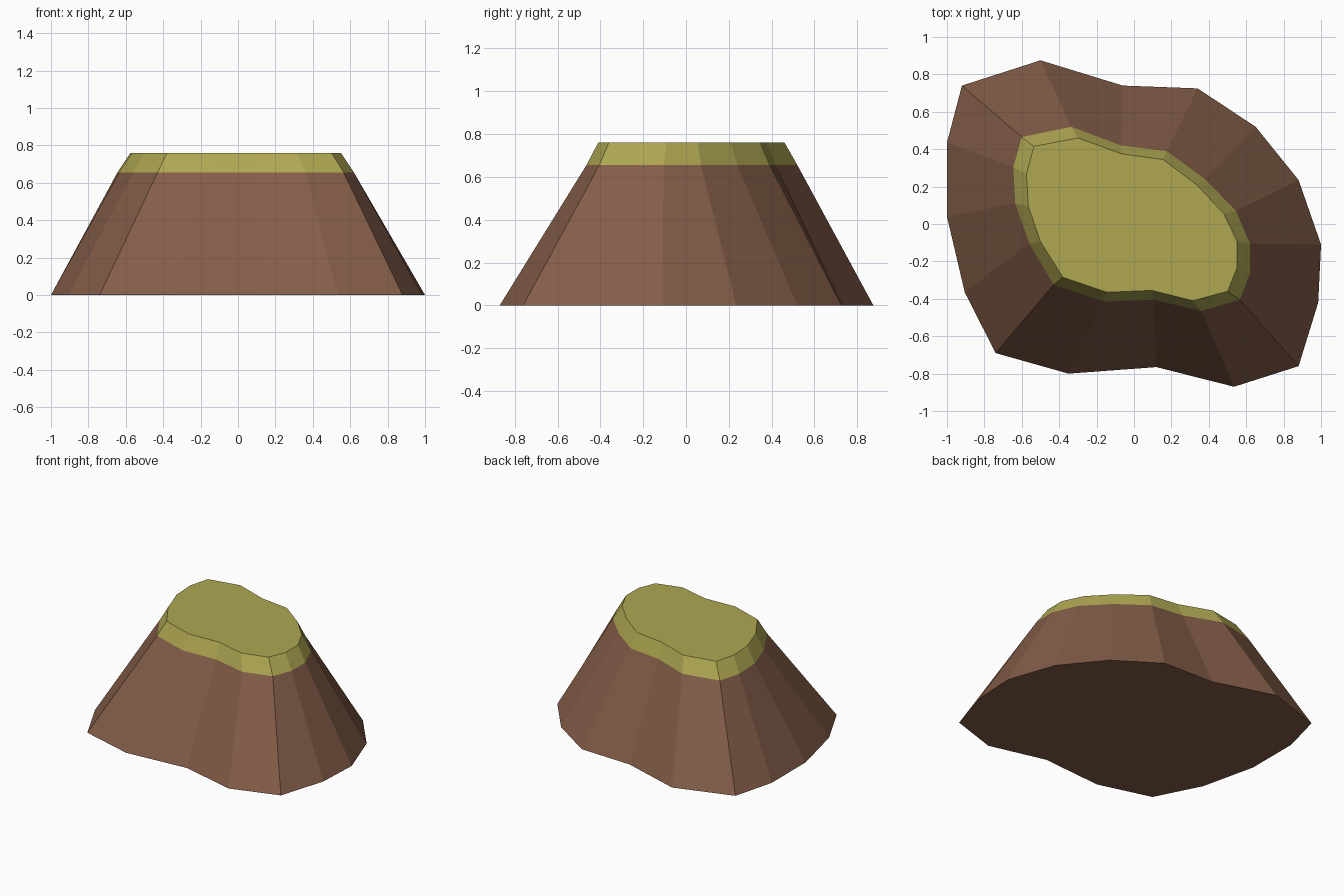
import bpy, bmesh

if "Cube" in bpy.data.objects:
    bpy.data.objects.remove(bpy.data.objects["Cube"])

# Outlines seen from above, clockwise from the back left corner
BASE = [(-.92, .74), (-.50, .875), (-.06, .74), (.34, .725), (.65, .52), (.88, .235),
        (1.0, -.11), (.985, -.42), (.88, -.76), (.535, -.87), (.12, -.765), (-.35, -.80),
        (-.74, -.69), (-.905, -.365), (-1.0, .04), (-1.0, .435)]
RIM = [(-.60, .465), (-.335, .52), (-.07, .42), (.175, .39), (.38, .24), (.545, .07),
       (.62, -.105), (.62, -.265), (.565, -.405), (.36, -.465), (.105, -.405), (-.16, -.415),
       (-.43, -.325), (-.56, -.105), (-.635, .11), (-.645, .305)]
TOP = [(-.535, .415), (-.30, .46), (-.065, .375), (.155, .345), (.335, .21), (.48, .055),
       (.55, -.09), (.55, -.235), (.50, -.36), (.315, -.41), (.095, -.355), (-.145, -.365),
       (-.38, -.285), (-.50, -.095), (-.565, .095), (-.575, .265)]
RIM_Z, TOP_Z = 0.655, 0.76


def material(name, color):
    mat = bpy.data.materials.new(name)
    mat.diffuse_color = (*color, 1)
    mat.use_nodes = True
    mat.node_tree.nodes["Principled BSDF"].inputs["Base Color"].default_value = mat.diffuse_color
    return mat


def loft(name, lower, z0, upper, z1, mat, cap_bottom=False, cap_top=False):
    """Flat-sided band between two outlines, optionally capped."""
    bm = bmesh.new()
    a = [bm.verts.new((x, y, z0)) for x, y in lower]
    b = [bm.verts.new((x, y, z1)) for x, y in upper]
    n = len(a)
    for i in range(n):
        j = (i + 1) % n
        bm.faces.new((a[j], a[i], b[i], b[j]))
    if cap_bottom:
        bm.faces.new(a)
    if cap_top:
        bm.faces.new(b[::-1])
    mesh = bpy.data.meshes.new(name)
    bm.to_mesh(mesh)
    bm.free()
    mesh.materials.append(mat)
    obj = bpy.data.objects.new(name, mesh)
    bpy.context.collection.objects.link(obj)
    return obj


brown = material("earth_brown", (0.23, 0.11, 0.065))
green = material("grass_green", (0.43, 0.39, 0.085))

# Sloping earth body with closed underside
loft("earth_slope", BASE, 0, RIM, RIM_Z, brown, cap_bottom=True)
# Grass cap with bevelled edge and flat top
loft("grass_cap", RIM, RIM_Z, TOP, TOP_Z, green, cap_top=True)
